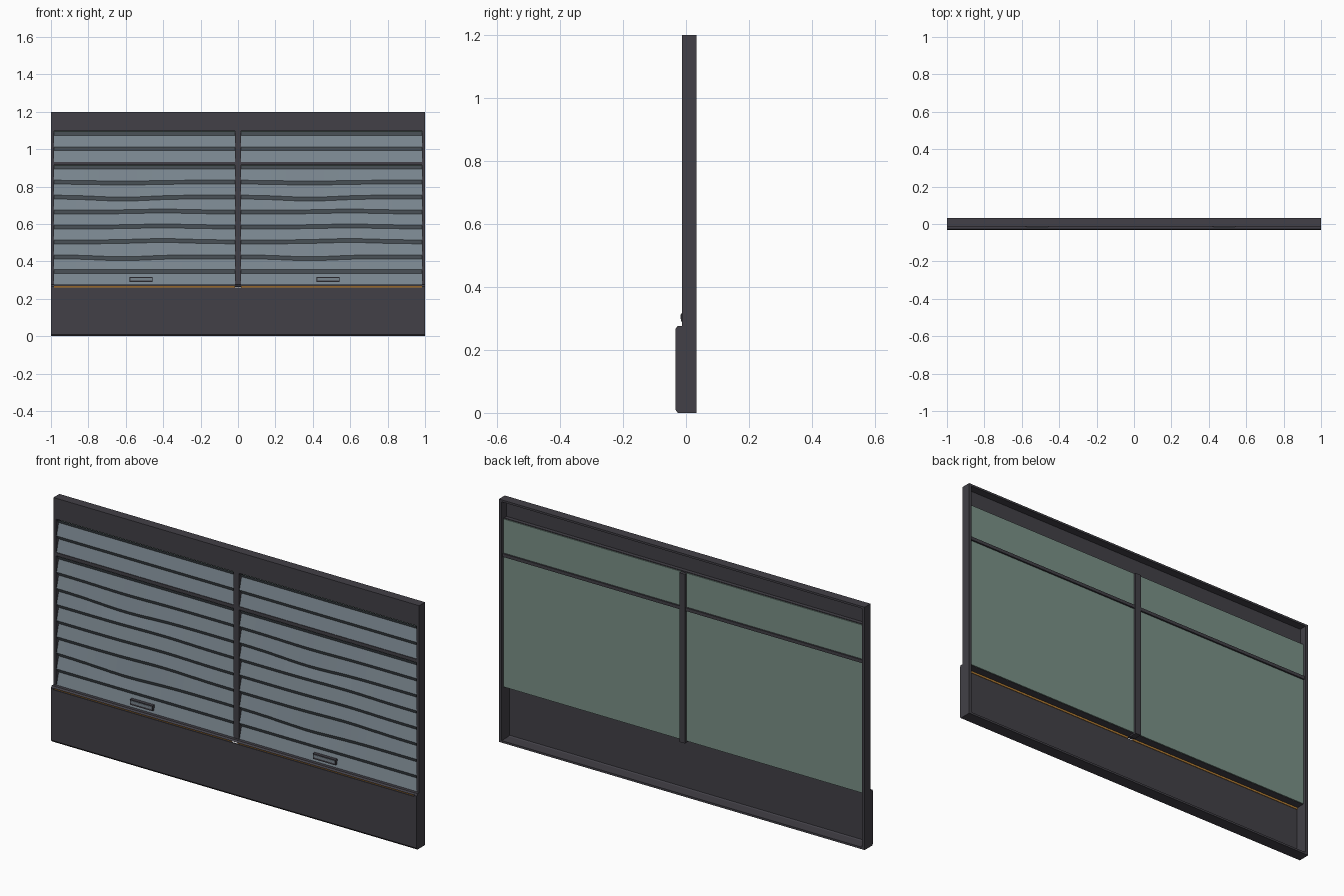
import bpy, bmesh, math

if "Cube" in bpy.data.objects:
    bpy.data.objects.remove(bpy.data.objects["Cube"])


def material(name, rgb):
    # sRGB 0-255 to linear
    m = bpy.data.materials.new(name)
    m.diffuse_color = (*[((c / 255 + 0.055) / 1.055) ** 2.4 for c in rgb], 1)
    m.use_nodes = True
    m.node_tree.nodes["Principled BSDF"].inputs["Base Color"].default_value = m.diffuse_color
    return m


FRAME = material("dark frame", (66, 64, 71))
SLAT = material("blue grey slat", (122, 134, 143))
GLASS = material("green glass", (122, 145, 135))
LIGHT = material("amber strip", (190, 132, 55))


def finish(bm, name, mat):
    bmesh.ops.recalc_face_normals(bm, faces=bm.faces)
    me = bpy.data.meshes.new(name)
    bm.to_mesh(me)
    bm.free()
    me.materials.append(mat)
    ob = bpy.data.objects.new(name, me)
    bpy.context.collection.objects.link(ob)
    return ob


def prism(name, profile, x0, x1, mat):
    """Extrude a (y, z) profile along x."""
    bm = bmesh.new()
    face = bm.faces.new([bm.verts.new((x0, y, z)) for y, z in profile])
    ext = bmesh.ops.extrude_face_region(bm, geom=[face])["geom"]
    bmesh.ops.translate(bm, vec=(x1 - x0, 0, 0),
                        verts=[v for v in ext if isinstance(v, bmesh.types.BMVert)])
    return finish(bm, name, mat)


def box(name, x0, x1, y0, y1, z0, z1, mat):
    return prism(name, [(y0, z0), (y1, z0), (y1, z1), (y0, z1)], x0, x1, mat)


F, B, P = -0.013, 0.033, -0.033      # frame front, back, lower panel front
IN, MID = 0.985, 0.015               # inner edge of stiles, half mullion
GY = 0.014                           # glass plane

# Header: hollow at the back, with top plate and lower lip
prism("header", [(B, 1.2), (F, 1.2), (F, 1.097), (GY, 1.097), (GY, 1.104),
                 (F + .008, 1.104), (F + .008, 1.19), (B, 1.19)], -IN, IN, FRAME)

# Lower panel: hollow shell with a chamfered foot, then a sill above a slot
prism("lower_panel", [(B, 0), (P + .007, 0), (P, .009), (P, .261), (P + .006, .261),
                      (P + .006, .014), (P + .012, .010), (B, .010)], -IN, IN, FRAME)
prism("sill", [(P, .268), (P + .007, .276), (GY, .276), (GY, .269)], -IN, IN, FRAME)

# Mullion and transom
box("mullion", -MID, MID, F, 0.03, 0.262, 1.098, FRAME)

for s, side in ((-1, "left"), (1, "right")):
    # Stile and chamfered panel end
    box(side + "_stile", s * IN, s, F, B, 0.27, 1.2, FRAME)
    prism(side + "_panel_end", [(B, 0), (P + .007, 0), (P, .009), (P, .267),
                                (P + .007, .276), (B, .276)], s * IN, s, FRAME)

# Sag in height and centre for each lower slat edge
SAG = [0, -.005, -.011, .005, .005, .007, -.010, 0, 0]


def slat_edge(k, u):
    """Height of the k-th edge below the transom at position u in 0..1."""
    c = 0.38 if SAG[k] < 0 else 0.6
    return 0.914 - k * 0.0798 + SAG[k] * math.exp(-((u - c) / 0.2) ** 2)


def blinds(name, x0, x1, count, edge, steps):
    """Sawtooth louvre sheet: overhanging dark return, then broad sloping slat."""
    bm = bmesh.new()
    cols = []
    for i in range(steps + 1):
        u = i / steps
        x = x0 + (x1 - x0) * u
        col = []
        for k in range(count):
            top, low = edge(k, u), edge(k + 1, u)
            col += [(x, -.010, top), (x, .006, top - .021), (x, -.010, low)]
        cols.append([bm.verts.new(p) for p in col])
    for a, b in zip(cols, cols[1:]):
        for j in range(len(a) - 1):
            if j % 3 != 2:
                bm.faces.new((a[j], b[j], b[j + 1], a[j + 1]))
    bmesh.ops.remove_doubles(bm, verts=bm.verts, dist=1e-5)
    return finish(bm, name, SLAT)


for x0, x1, side in ((-IN, -MID, "left"), (MID, IN, "right")):
    # Transom, glass and amber strip in the slot below the sill
    box(side + "_transom", x0, x1, F, 0.026, 0.916, 0.932, FRAME)
    box(side + "_glass", x0, x1, GY, GY + .004, 0.27, 1.1, GLASS)
    box(side + "_amber_strip", x0, x1, P + .006, P + .009, 0.259, 0.27, LIGHT)
    # Louvres above and below the transom
    blinds(side + "_upper_blind", x0, x1, 2, lambda k, u: 1.094 - k * 0.081, 1)
    blinds(side + "_lower_blind", x0, x1, 8, slat_edge, 24)
    # Handle: thin rim around a slat-coloured plate
    c = (x0 + x1) / 2 - 0.018
    box(side + "_handle", c - .062, c + .062, -.016, .0, .290, .316, FRAME)
    box(side + "_handle_plate", c - .057, c + .057, -.018, -.012, .299, .312, SLAT)
